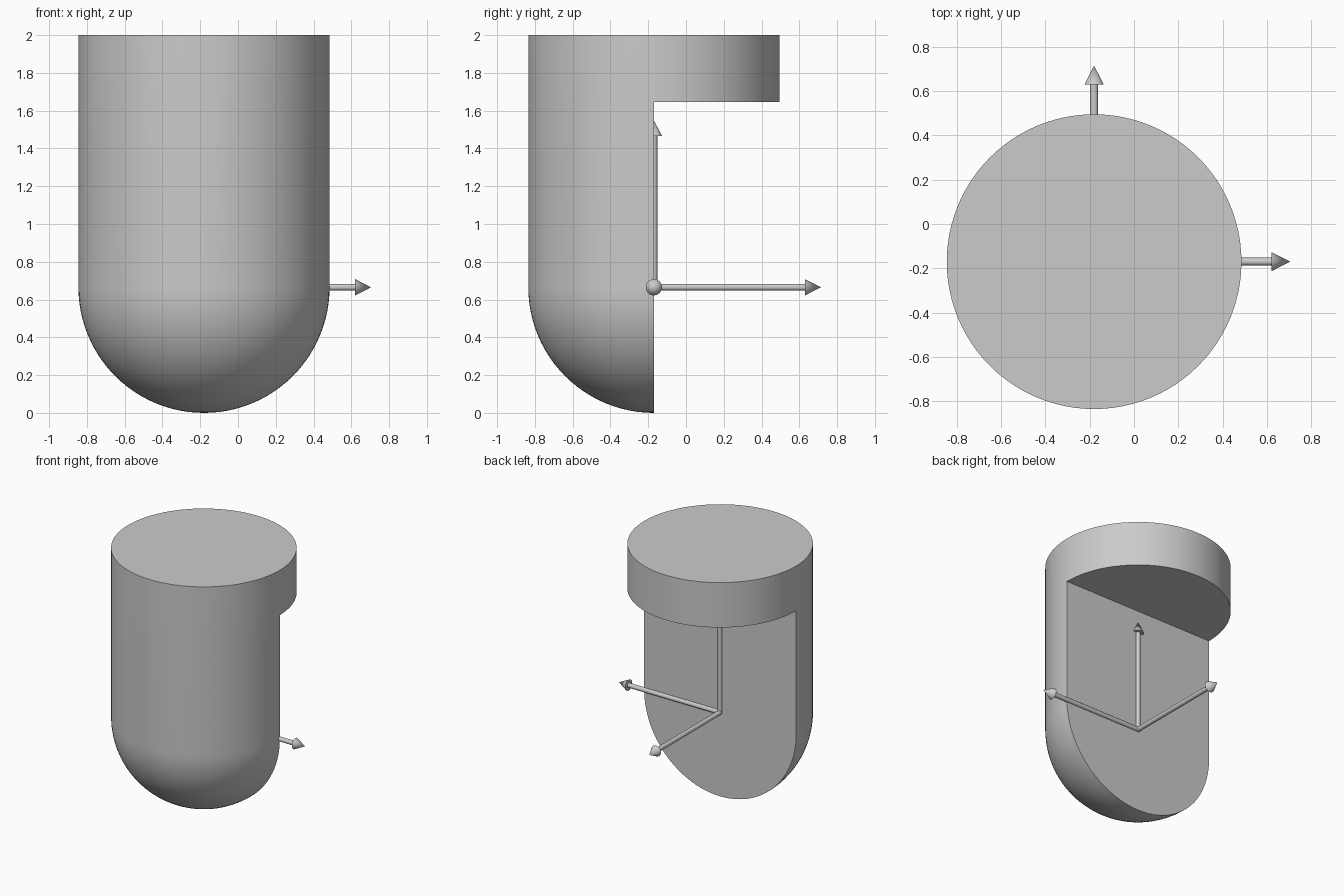
import bpy, bmesh, math
from mathutils import Vector, Matrix

if "Cube" in bpy.data.objects:
    bpy.data.objects.remove(bpy.data.objects["Cube"], do_unlink=True)

RADIUS = 0.665
CENTRE = Vector((-0.18, -0.17, RADIUS))
CAP_BOTTOM = 1.645
HEIGHT = 2.0

grey = bpy.data.materials.new("plain grey")
grey.use_nodes = True
grey.diffuse_color = (0.6, 0.6, 0.6, 1)
grey.node_tree.nodes["Principled BSDF"].inputs["Base Color"].default_value = (0.6, 0.6, 0.6, 1)


def lathe(name, profile, steps, location, rotation=(0, 0, 0)):
    """Revolve an (r, z) profile around z into a closed solid."""
    bm = bmesh.new()
    verts = [bm.verts.new((r, 0, z)) for r, z in profile]
    edges = [bm.edges.new(pair) for pair in zip(verts, verts[1:])]
    bmesh.ops.spin(bm, geom=verts + edges, axis=(0, 0, 1), cent=(0, 0, 0),
                   angle=math.tau, steps=steps, use_duplicate=False)
    bmesh.ops.remove_doubles(bm, verts=bm.verts, dist=1e-5)
    bmesh.ops.recalc_face_normals(bm, faces=bm.faces)
    mesh = bpy.data.meshes.new(name)
    bm.to_mesh(mesh)
    bm.free()
    mesh.materials.append(grey)
    obj = bpy.data.objects.new(name, mesh)
    obj.location, obj.rotation_euler = location, rotation
    bpy.context.collection.objects.link(obj)
    return obj


def smooth(obj):
    bpy.ops.object.select_all(action='DESELECT')
    obj.select_set(True)
    bpy.context.view_layer.objects.active = obj
    bpy.ops.object.shade_smooth_by_angle(angle=math.radians(30))


# Round-bottomed body with a flat top
RINGS = 24
angles = [math.pi / 2 * i / RINGS for i in range(RINGS + 1)]
outline = [(RADIUS * math.sin(a), -RADIUS * math.cos(a)) for a in angles]
top = HEIGHT - CENTRE.z
body = lathe("body", outline + [(RADIUS, top), (0, top)], 96, CENTRE)

# Cut away the back half below the cap
bpy.ops.mesh.primitive_cube_add(size=1)
cutter = bpy.context.object
cutter.name = "back_cutter"
cutter.hide_render = True
cutter.scale = (2, 1, CAP_BOTTOM + 0.5)
cutter.location = (CENTRE.x, CENTRE.y + 0.5, (CAP_BOTTOM - 0.5) / 2)
cut = body.modifiers.new("cut", 'BOOLEAN')
cut.operation, cut.solver, cut.object = 'DIFFERENCE', 'EXACT', cutter
bpy.context.view_layer.objects.active = body
bpy.ops.object.modifier_apply(modifier="cut")
bpy.data.objects.remove(cutter, do_unlink=True)
smooth(body)

# Three arrows from the centre of the round end
ARROW = [(0, 0), (0.018, 0), (0.018, 0.80), (0.043, 0.80), (0, 0.885)]
quarter = math.pi / 2
for name, turn in (("side_arrow", (0, quarter, 0)),
                   ("back_arrow", (-quarter, 0, 0)),
                   ("upright_arrow", (0, 0, 0))):
    smooth(lathe(name, ARROW, 24, CENTRE, turn))
